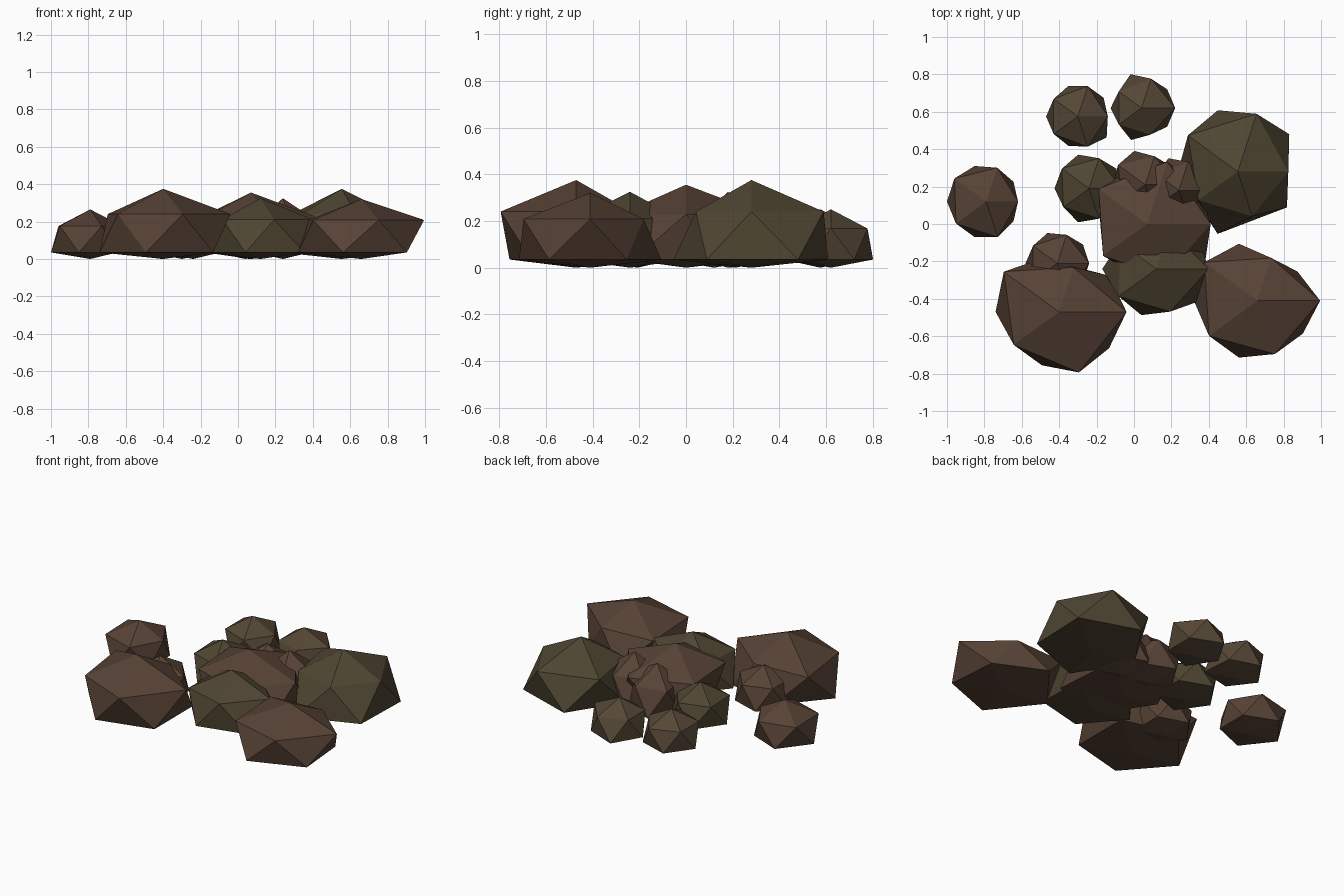
import bpy, bmesh
from math import cos, sin, radians


def material(name, rgb):
    m = bpy.data.materials.new(name)
    m.diffuse_color = (*rgb, 1)
    return m


brown = material("brown_stone", (0.095, 0.055, 0.036))
olive = material("olive_stone", (0.078, 0.060, 0.031))
tan = material("tan_stone", (0.09, 0.062, 0.036))


def rock(name, x, y, top, radii, mat):
    """Twenty-sided boulder with a squashed underside.
    Radii go round every 36 degrees: upper, lower, upper, ..."""
    bm = bmesh.new()
    ring = []
    for i in range(10):
        a, r = radians(36 * i), radii[i]
        z = 0.035 if i % 2 else 0.04 + 0.58 * (top - 0.03)
        ring.append(bm.verts.new((x + r * cos(a), y + r * sin(a), z)))
    apex = bm.verts.new((x, y, top))
    base = bm.verts.new((x, y, 0.0))
    for i in range(10):
        a, b, c = ring[i], ring[(i + 1) % 10], ring[(i + 2) % 10]
        bm.faces.new((a, b, c))
        bm.faces.new((a, c, base if i % 2 else apex))
    bmesh.ops.recalc_face_normals(bm, faces=bm.faces)
    me = bpy.data.meshes.new(name)
    bm.to_mesh(me)
    bm.free()
    me.materials.append(mat)
    bpy.context.collection.objects.link(bpy.data.objects.new(name, me))


# Large outer boulders
rock("front_left_boulder", -0.40, -0.47, 0.375,
     (.36, .33, .25, .30, .366, .34, .30, .30, .34, .33), brown)
rock("front_right_boulder", 0.66, -0.41, 0.32,
     (.335, .265, .24, .32, .35, .34, .32, .32, .30, .30), brown)
rock("back_right_boulder", 0.555, 0.28, 0.375,
     (.27, .34, .325, .345, .33, .32, .26, .35, .25, .325), olive)

# Central cluster
rock("centre_boulder", 0.07, 0.0, 0.355,
     (.34, .34, .35, .31, .32, .25, .29, .27, .30, .38), brown)
rock("front_middle_boulder", 0.12, -0.24, 0.325,
     (.28, .28, .22, .26, .24, .29, .25, .26, .24, .29), olive)
rock("centre_back_chunk", 0.06, 0.21, 0.31,
     (.18, .17, .16, .19, .18, .17, .15, .15, .15, .17), brown)
rock("centre_right_chunk", 0.24, 0.18, 0.325,
     (.17, .18, .16, .18, .15, .16, .14, .13, .12, .17), brown)
rock("centre_left_rock", -0.24, 0.19, 0.26,
     (.17, .18, .17, .19, .18, .185, .17, .19, .17, .18), olive)

# Small scattered rocks
rock("left_rock", -0.79, 0.12, 0.265,
     (.17, .18, .19, .20, .21, .21, .20, .20, .20, .18), brown)
rock("back_left_rock", -0.30, 0.575, 0.25,
     (.16, .17, .17, .17, .16, .17, .16, .165, .17, .19), tan)
rock("back_middle_rock", 0.04, 0.62, 0.25,
     (.18, .17, .165, .19, .15, .165, .15, .18, .15, .17), tan)
rock("inner_left_rock", -0.41, -0.21, 0.265,
     (.17, .17, .16, .17, .16, .17, .16, .17, .17, .17), brown)
